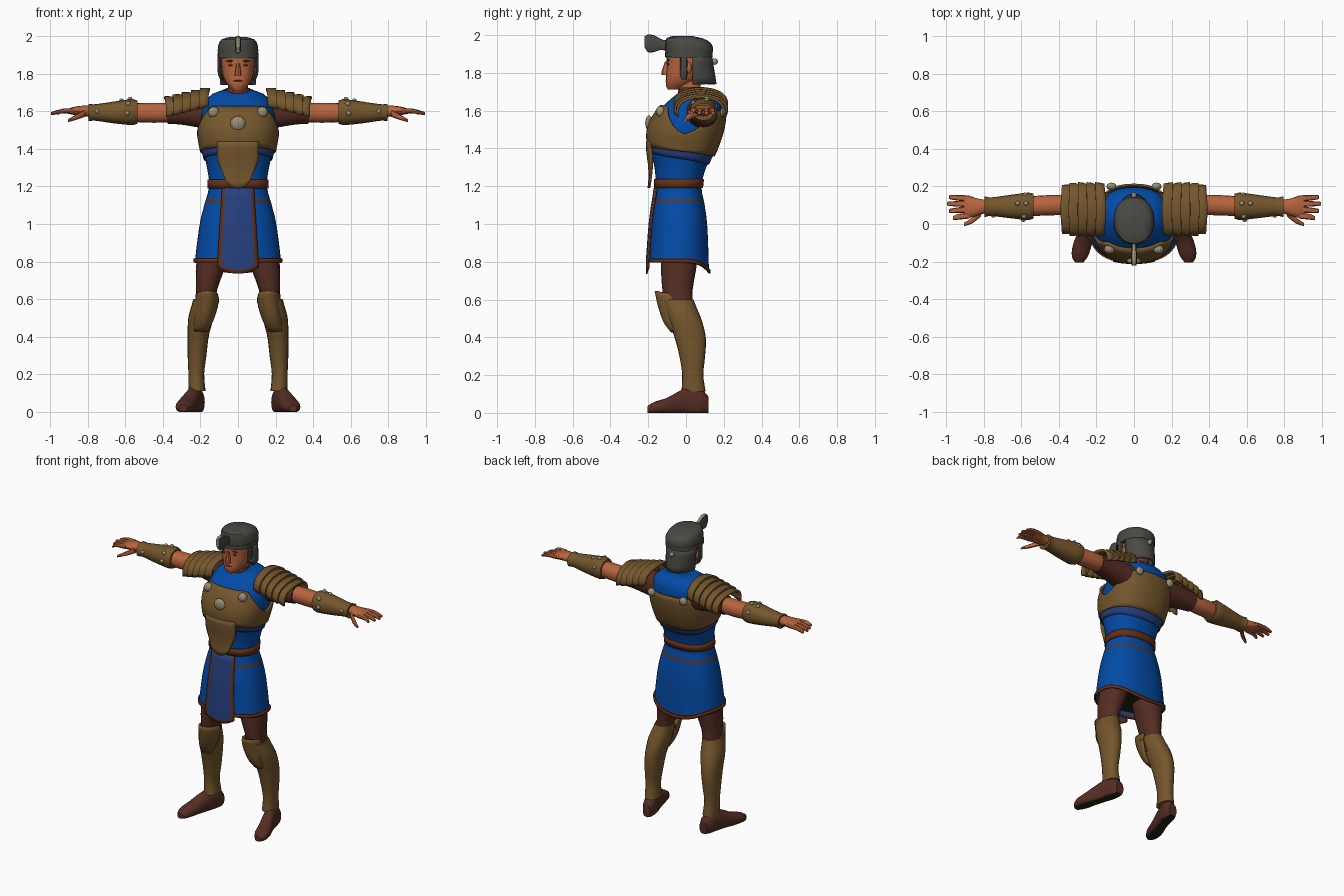
import bpy, bmesh, math
from math import sin, cos, pi, radians

if "Cube" in bpy.data.objects:
    bpy.data.objects.remove(bpy.data.objects["Cube"])


def material(name, r, g, b):
    m = bpy.data.materials.new(name)
    m.diffuse_color = [(c / 255) ** 2.2 for c in (r, g, b)] + [1]
    m.use_nodes = True
    m.node_tree.nodes["Principled BSDF"].inputs["Base Color"].default_value = m.diffuse_color
    return m


BLUE = material("blue cloth", 10, 76, 165)
NAVY = material("navy cloth", 42, 66, 126)
BRONZE = material("bronze", 116, 87, 48)
SKIN = material("skin", 182, 100, 64)
BROWN = material("dark brown cloth", 86, 49, 40)
TRIM = material("brown trim", 100, 52, 30)
GREY = material("helmet grey", 74, 74, 70)
BEAD = material("pale stone", 152, 140, 116)
DARK = material("dark lining", 38, 40, 20)


def sample(rows, t):
    """Smooth interpolation of table rows whose first entry is the position."""
    n = len(rows)
    t = min(max(t, rows[0][0]), rows[-1][0])
    i = next((k for k in range(n - 1) if t <= rows[k + 1][0]), n - 2)

    def slope(k, j):
        a, b = rows[max(k - 1, 0)], rows[min(k + 1, n - 1)]
        return (b[j] - a[j]) / (b[0] - a[0])
    a, b = rows[i], rows[i + 1]
    h = b[0] - a[0]
    s = (t - a[0]) / h
    return [(2*s**3 - 3*s*s + 1) * a[j] + (s**3 - 2*s*s + s) * h * slope(i, j)
            + (3*s*s - 2*s**3) * b[j] + (s**3 - s*s) * h * slope(i + 1, j)
            for j in range(1, len(a))]


def finish(name, bm, mats, rule=None, mirror=False, thick=0):
    bmesh.ops.recalc_face_normals(bm, faces=bm.faces)
    if rule:
        for f in bm.faces:
            f.material_index = rule(f.calc_center_median(), f.normal)
    me = bpy.data.meshes.new(name)
    bm.to_mesh(me)
    bm.free()
    for m in mats:
        me.materials.append(m)
    ob = bpy.data.objects.new(name, me)
    bpy.context.collection.objects.link(ob)
    bpy.ops.object.select_all(action='DESELECT')
    ob.select_set(True)
    bpy.context.view_layer.objects.active = ob
    bpy.ops.object.shade_smooth_by_angle(angle=radians(40))
    if thick:
        s = ob.modifiers.new("thickness", 'SOLIDIFY')
        s.thickness, s.offset = thick, 0
    if mirror:
        ob.modifiers.new("mirror", 'MIRROR')
    return ob


def grid(name, fn, us, vs, mats, wrap=False, caps=False, **kw):
    """Surface from fn(u, v); wrap closes it in u."""
    bm = bmesh.new()
    rows = [[bm.verts.new(fn(u, v)) for u in us] for v in vs]
    n = len(us)
    for a, b in zip(rows, rows[1:]):
        for i in range(n if wrap else n - 1):
            j = (i + 1) % n
            bm.faces.new((a[i], a[j], b[j], b[i]))
    if caps:
        bm.faces.new(rows[0])
        bm.faces.new(rows[-1])
    return finish(name, bm, mats, **kw)


def span(a, b, n):
    return [a + (b - a) * i / n for i in range(n + 1)]


def power(x, e):
    return math.copysign(abs(x) ** e, x)


def loft(name, axis, rows, mats, n=16, steps=10, e=.9, floor=-9, **kw):
    """Rings (position, centre a, centre b, radius a, radius b) along an axis."""
    def fn(u, v):
        ca, cb, ra, rb = sample(rows, v)
        p = [ca + ra * power(cos(u), e), cb + rb * power(sin(u), e)]
        if axis != 'Z':
            p[1] = max(p[1], floor)
        p.insert("XYZ".index(axis), v)
        return p
    return grid(name, fn, span(0, 2 * pi, n)[:-1], span(rows[0][0], rows[-1][0], steps),
                mats, wrap=True, caps=True, **kw)


def ball(name, loc, scale, mat, mirror=False):
    bm = bmesh.new()
    bmesh.ops.create_uvsphere(bm, u_segments=12, v_segments=8, radius=1)
    for v in bm.verts:
        v.co = [l + s * c for l, s, c in zip(loc, scale, v.co)]
    return finish(name, bm, [mat], mirror=mirror)


# Tunic: height, half width, front y, back y
BODY = [(.80, .228, -.20, .12), (1.0, .202, -.185, .11), (1.1, .178, -.172, .097),
        (1.2, .152, -.158, .08), (1.3, .163, -.165, .105), (1.4, .185, -.185, .15),
        (1.5, .20, -.188, .183), (1.6, .19, -.14, .195), (1.66, .17, -.08, .185),
        (1.70, .12, -.03, .15), (1.72, .06, 0, .09)]
E = .85


def body(a, z, off=0):
    """Point on the tunic; angle 0 is the front."""
    rx, f, b = sample(BODY, z)
    return ((rx + off) * power(sin(a), E),
            (f + b) / 2 - ((b - f) / 2 + off) * power(cos(a), E), z)


def front(x, z, off):
    """Point on the front of the tunic at a given x."""
    rx = sample(BODY, z)[0]
    a = math.asin(min(1, (abs(x) / (rx + off)) ** (1 / E)))
    return (x, body(a, z, off)[1], z)


def tunic_point(a, z):
    x, y, _ = body(a, z)
    drop = max(0, -cos(a)) ** 3 * .06 * max(0, (1 - (z - .8) / .15))
    return (x, y, z - drop)


ring = span(0, 2 * pi, 40)[:-1]
tunic_z = [.80, .818, .86, .92, .98, 1.04, 1.09, 1.115, 1.13, 1.16, 1.19, 1.237] + span(1.27, 1.72, 16)
grid("tunic", tunic_point, ring, tunic_z, [BLUE, TRIM], wrap=True, thick=.004,
     rule=lambda c, n: int(1.115 < c.z < 1.13 or c.z < .813 - max(0, c.y - .07) * 1.1))
grid("hem", lambda a, v: [p + (.006 * q if i < 2 else v * .02 - .01) for i, (p, q) in
     enumerate(zip(tunic_point(a, .805), (sin(a), -cos(a), 0)))],
     ring, [0, 1], [TRIM], wrap=True, thick=.008)
grid("tunic_lining", lambda a, z: body(a, z, -.01), ring, [.83, .84], [DARK], wrap=True, caps=True)
grid("belt", lambda a, z: body(a, z, .006), ring, [1.19, 1.237], [TRIM], wrap=True, thick=.008)


# Side sash below the breastplate, sloping to the back
def sash(a, v):
    return body(a, 1.375 - .03 * cos(a + pi) + (v - .5) * .06, .008)


grid("sash", sash, ring, span(0, 1, 3), [NAVY], wrap=True, thick=.006)


# Breastplate with arm openings at the sides
def breastplate(a, v):
    c = cos(a)
    top = 1.475 + (.15 if c > 0 else .125) * min(1, abs(c) * 1.35) ** 1.3
    low = 1.385 + .025 * c
    return body(a, low + (top - low) * v, .014)


grid("breastplate", breastplate, ring, span(0, 1, 8), [BRONZE], wrap=True, thick=.012)


def belly(u, v):
    z = 1.19 + .25 * v + .03 * u * u * (1 - v)
    return front(u * (.06 + .05 * min(1, v * 1.8)), z, .016 + .022 * (1 - v))


grid("belly_plate", belly, span(-1, 1, 10), span(0, 1, 8), [BRONZE], thick=.014)


# Front tabard with trim
def tabard_width(z):
    return .085 + (1.18 - z) * .062


def tabard(u, v):
    low = .735 + .035 * u * u
    z = 1.19 + (low - 1.19) * v
    x, y, _ = front(u * tabard_width(z), max(z, .8), .009)
    return (x, y, z)


grid("tabard", tabard, span(-1, 1, 10), span(0, .955, 10) + [1], [NAVY, TRIM], thick=.008,
     rule=lambda c, n: int(abs(c.x) > .8 * tabard_width(c.z) or c.z < .757 + 2.3 * c.x ** 2))

# Medallions
ball("chest_medallion", (0, -.196, 1.535), (.041, .02, .04), BEAD)
ball("front_stud", (.13, -.135, 1.595), (.03, .025, .03), BEAD, True)
ball("back_stud", (.12, .2, 1.59), (.027, .02, .027), BEAD, True)

# Neck and collar
loft("neck", 'Z', [(1.66, 0, .03, .055, .06), (1.76, 0, .01, .052, .062)], [SKIN], steps=2)
loft("collar", 'Z', [(1.64, 0, .05, .095, .10), (1.68, 0, .035, .078, .08),
                     (1.725, 0, .03, .062, .068)], [BROWN], steps=4)

# Head
loft("head", 'Z', [(1.712, 0, -.06, .028, .036), (1.735, 0, -.045, .052, .062),
                   (1.78, 0, -.012, .078, .093), (1.84, 0, .003, .088, .106),
                   (1.90, 0, .005, .092, .11), (1.95, 0, .005, .088, .105)],
     [SKIN], n=24, steps=12)
loft("nose", 'Z', [(1.79, 0, -.105, .018, .024), (1.80, 0, -.107, .017, .024),
                   (1.86, 0, -.10, .009, .012)], [SKIN], n=8, steps=4)
ball("ear", (.088, .012, 1.825), (.014, .018, .032), SKIN, True)
ball("eye", (.036, -.094, 1.846), (.017, .006, .006), BROWN, True)
ball("eyebrow", (.038, -.094, 1.868), (.024, .008, .005), BROWN, True)
ball("mouth", (0, -.104, 1.763), (.026, .005, .004), TRIM)

# Helmet with rim, neck guard, cheek straps and curled crest
loft("helmet", 'Z', [(1.88, 0, .015, .104, .12), (1.93, 0, .017, .108, .126),
                     (1.965, 0, .008, .1, .116), (1.985, 0, -.01, .085, .092),
                     (1.995, 0, -.02, .05, .055)], [GREY], n=24, steps=10)
loft("helmet_rim", 'Z', [(1.885, 0, .014, .11, .126), (1.91, 0, .014, .11, .126)],
     [GREY], n=24, steps=1)
grid("neck_guard", lambda a, z: ((.098 - (1.89 - z) * .08) * sin(a),
                                 .035 - (.095 + (1.89 - z) * .16) * cos(a), z),
     span(pi * .5, pi * 1.5, 14), span(1.74, 1.89, 4), [GREY], thick=.016)
loft("cheek_strap", 'Z', [(1.765, .088, -.01, .006, .012), (1.785, .096, -.012, .01, .02),
                          (1.89, .1, -.012, .01, .018)], [GREY], n=8, steps=4, mirror=True)
loft("crest", 'Y', [(-.22, 0, 1.965, .012, .028), (-.205, 0, 1.957, .016, .046),
                    (-.17, 0, 1.955, .016, .045), (-.13, 0, 1.95, .013, .028),
                    (-.09, 0, 1.94, .012, .03)], [BEAD, GREY], n=12, steps=8, e=.6,
     rule=lambda c, n: int(abs(n.x) > .6))
ball("helmet_knob", (0, .152, 1.86), (.014, .017, .017), BEAD)

# Arms
loft("sleeve", 'X', [(.12, .08, 1.585, .09, .085), (.2, .085, 1.59, .08, .078),
                     (.3, .092, 1.595, .07, .066), (.375, .1, 1.594, .06, .06)],
     [BROWN], steps=8, mirror=True)
loft("arm", 'X', [(.36, .1, 1.594, .052, .052), (.45, .1, 1.592, .054, .053),
                  (.56, .095, 1.594, .052, .05), (.8, .094, 1.598, .034, .03)],
     [SKIN], steps=10, mirror=True)
loft("bracer", 'X', [(.535, .095, 1.595, .066, .062), (.55, .094, 1.596, .074, .07),
                     (.66, .093, 1.594, .062, .058), (.77, .092, 1.594, .049, .043),
                     (.795, .092, 1.594, .055, .046)], [BRONZE], steps=10, mirror=True)
for i, (x, y, z) in enumerate([(.585, .04, 1.64), (.575, .11, 1.664), (.62, .11, 1.655),
                               (.58, .155, 1.62), (.59, .024, 1.59), (.75, .047, 1.6)]):
    ball(f"bracer_stud_{i}", (x, y, z), (.013, .013, .013), BEAD, True)

# Hands
loft("palm", 'X', [(.785, .094, 1.6, .034, .029), (.83, .09, 1.602, .045, .028),
                   (.885, .092, 1.602, .06, .019), (.905, .092, 1.6, .056, .013)],
     [SKIN], n=12, steps=6, mirror=True)
for i, (y0, y1, tip) in enumerate([(.045, .03, .965), (.077, .07, .985),
                                   (.107, .108, .995), (.136, .143, .985)]):
    loft(f"finger_{i}", 'X', [(.875, y0, 1.602, .016, .014), (.94, (y0 + y1) / 2, 1.601, .015, .012),
                              (tip, y1, 1.588, .01, .008)], [SKIN], n=8, steps=4, mirror=True)
loft("thumb", 'X', [(.815, .06, 1.59, .02, .019), (.86, .02, 1.57, .016, .015),
                    (.905, -.003, 1.55, .009, .008)], [SKIN], n=8, steps=4, mirror=True)


# Shoulder guards made of overlapping bands
def shoulder(a, v):
    step = .012 * (v * 5 % 1)
    flare = 1 - .12 * max(0, v - .75) / .25
    lift = .016 * (1 - v)
    return (.148 + .245 * v + .02 * (abs(sin(a)) * (.5 - v)),
            .078 + (.13 + step * .8) * flare * power(sin(a), .8),
            1.638 - .04 * v + lift + (.064 + step) * power(cos(a), .7) - .012 * abs(sin(a)))


bands = sorted(span(0, .8, 4) + [b - .001 for b in span(.2, 1, 4)] + span(.1, .9, 4))
grid("shoulder_guard", shoulder, span(-pi * .54, pi * .54, 20), bands,
     [BRONZE], thick=.014, mirror=True)

# Legs
loft("thigh", 'Z', [(.5, .185, -.03, .055, .07), (.65, .167, -.045, .056, .08),
                    (.75, .15, -.04, .075, .092), (.9, .12, -.03, .09, .1)],
     [BROWN], steps=8, mirror=True)
loft("greave", 'Z', [(.112, .218, .04, .045, .064), (.2, .222, .036, .042, .056),
                     (.3, .218, .033, .05, .068), (.4, .212, .022, .056, .083),
                     (.5, .198, -.008, .067, .088), (.57, .184, -.035, .062, .086),
                     (.6, .178, -.045, .06, .085)], [BRONZE], n=20, steps=16, mirror=True)
KNEE = [(.43, .2, -.055, .03, .02), (.48, .185, -.06, .045, .052), (.56, .168, -.058, .055, .083),
        (.62, .163, -.055, .056, .1), (.645, .163, -.055, .05, .105)]


def knee(a, z):
    cx, cy, rx, ry = sample(KNEE, z)
    return (cx + rx * sin(a), cy - ry * cos(a), z - .02 * (1 - cos(a)) * (z > .6))


grid("knee_guard", knee, span(-1.75, 1.75, 14), span(.43, .645, 10), [BRONZE],
     thick=.012, mirror=True)

# Shoes
loft("shoe", 'Y', [(-.205, .292, .018, .022, .018), (-.17, .288, .025, .044, .032),
                   (-.1, .272, .035, .05, .045), (-.03, .248, .05, .044, .068),
                   (.03, .23, .055, .043, .082), (.09, .218, .05, .042, .068),
                   (.12, .214, .04, .028, .045)], [BROWN, DARK], n=20, steps=14,
     floor=0, mirror=True, rule=lambda c, n: int(c.z < .001))
